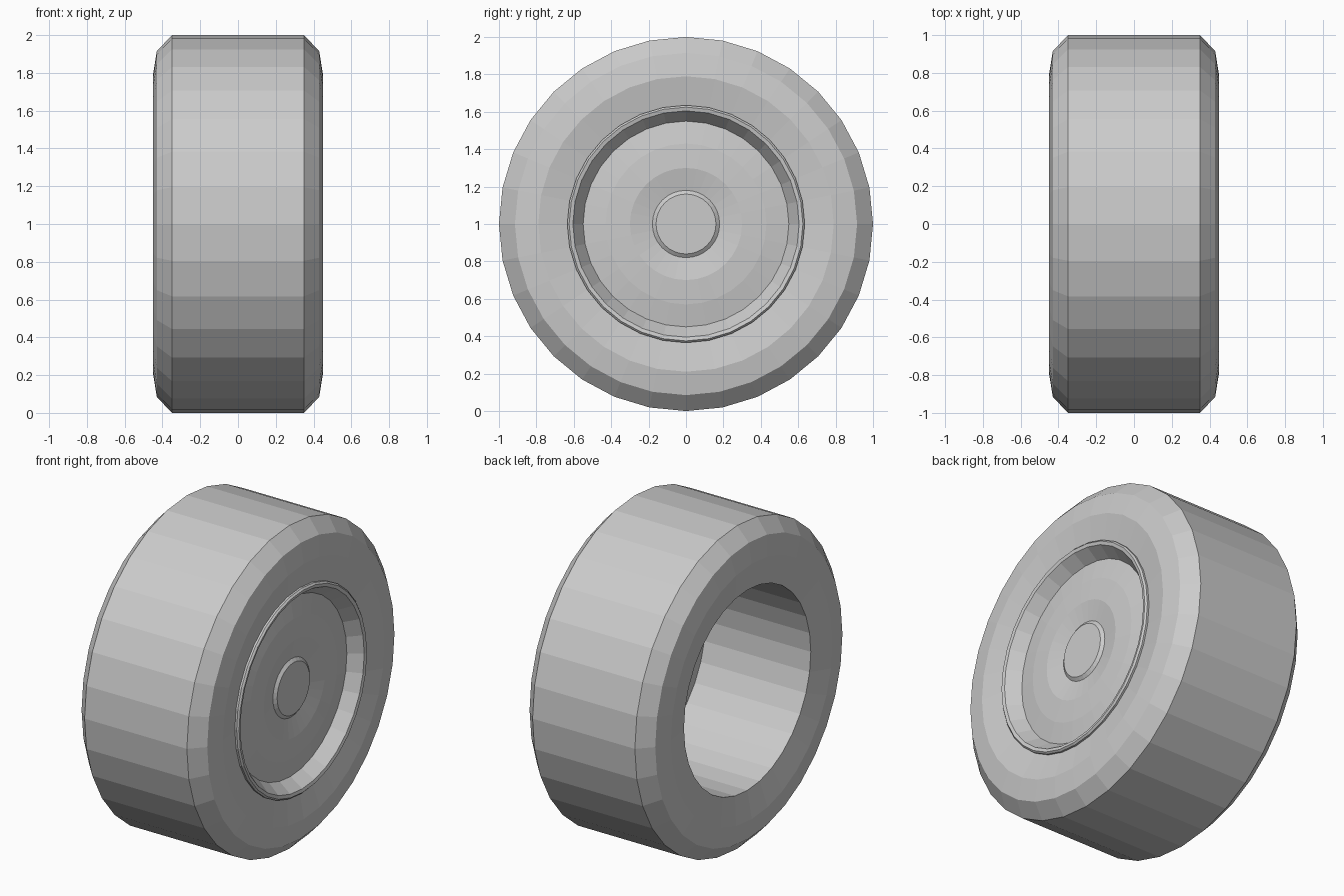
import bpy, bmesh, math

cube = bpy.data.objects.get("Cube")
if cube:
    bpy.data.objects.remove(cube, do_unlink=True)

SEGMENTS = 32

grey = bpy.data.materials.new("plain_grey")
grey.use_nodes = True
grey.diffuse_color = (0.6, 0.6, 0.6, 1)
grey.node_tree.nodes["Principled BSDF"].inputs["Base Color"].default_value = (0.6, 0.6, 0.6, 1)


def lathe(name, profile, closed):
    """Spin a profile of (x, radius) points around the wheel axle."""
    bm = bmesh.new()
    verts = [bm.verts.new((x, 0, r)) for x, r in profile]
    edges = [bm.edges.new(pair) for pair in zip(verts, verts[1:])]
    if closed:
        edges.append(bm.edges.new((verts[-1], verts[0])))
    bmesh.ops.spin(bm, geom=verts + edges, cent=(0, 0, 0), axis=(1, 0, 0),
                   angle=math.tau, steps=SEGMENTS)
    bmesh.ops.remove_doubles(bm, verts=bm.verts, dist=0.0005)
    bmesh.ops.recalc_face_normals(bm, faces=bm.faces)
    mesh = bpy.data.meshes.new(name)
    bm.to_mesh(mesh)
    bm.free()
    mesh.materials.append(grey)
    obj = bpy.data.objects.new(name, mesh)
    obj.location.z = 1
    bpy.context.collection.objects.link(obj)
    return obj


# Tyre: one half of the section, mirrored across the middle
half = [(0.35, 1.0), (0.43, 0.915), (0.45, 0.79), (0.42, 0.62)]
lathe("tyre", half + [(-x, r) for x, r in reversed(half)], closed=True)

# Hub: flat back, raised lip, sloped wall, domed dish and centre cap
hub = [(0.30, 0), (0.30, 0.63), (0.40, 0.635), (0.435, 0.635), (0.445, 0.625),
       (0.44, 0.605), (0.36, 0.55), (0.38, 0.43), (0.387, 0.30),
       (0.365, 0.18), (0.38, 0.16), (0.38, 0)]
lathe("hub", hub, closed=False)
